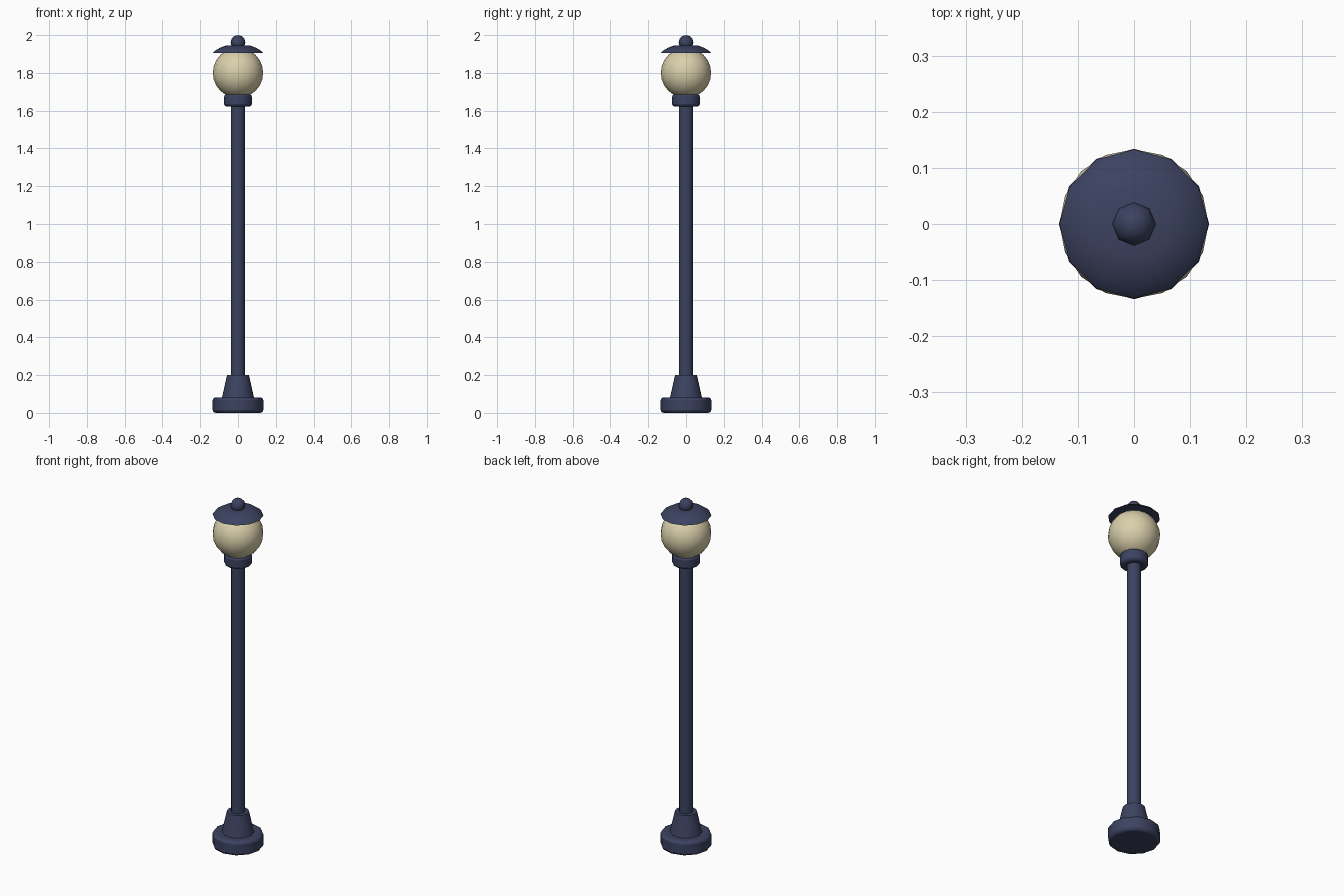
import bpy, math

if "Cube" in bpy.data.objects:
    bpy.data.objects.remove(bpy.data.objects["Cube"])

def material(name, rgb):
    m = bpy.data.materials.new(name)
    m.diffuse_color = (*rgb, 1)
    m.use_nodes = True
    m.node_tree.nodes["Principled BSDF"].inputs["Base Color"].default_value = m.diffuse_color
    return m

navy = material("navy_paint", (0.045, 0.055, 0.118))
cream = material("cream_glass", (0.70, 0.63, 0.41))

def finish(ob, name, mat, angle=50):
    ob.name = name
    ob.data.materials.append(mat)
    bpy.ops.object.shade_smooth_by_angle(angle=math.radians(angle))

def cone(name, r1, r2, z0, z1, sides=12, bevel=0):
    bpy.ops.mesh.primitive_cone_add(vertices=sides, radius1=r1, radius2=r2,
                                    depth=z1 - z0, location=(0, 0, (z0 + z1) / 2))
    ob = bpy.context.object
    if bevel:
        b = ob.modifiers.new("soft_rims", 'BEVEL')
        b.width, b.segments = bevel, 2
        b.limit_method, b.angle_limit = 'ANGLE', math.radians(50)
    finish(ob, name, navy)

def ball(name, r, z, segments, rings, mat):
    bpy.ops.mesh.primitive_uv_sphere_add(segments=segments, ring_count=rings,
                                         radius=r, location=(0, 0, z))
    finish(bpy.context.object, name, mat, 60)

def lathe(name, profile, sides, mat):
    # rings from bottom to top, closed by a flat face at each end
    verts = [(r * math.cos(2 * math.pi * i / sides), r * math.sin(2 * math.pi * i / sides), z)
             for r, z in profile for i in range(sides)]
    faces = [(k * sides + i, k * sides + (i + 1) % sides,
              (k + 1) * sides + (i + 1) % sides, (k + 1) * sides + i)
             for k in range(len(profile) - 1) for i in range(sides)]
    faces += [tuple(reversed(range(sides))),
              tuple(range((len(profile) - 1) * sides, len(profile) * sides))]
    me = bpy.data.meshes.new(name)
    me.from_pydata(verts, [], faces)
    ob = bpy.data.objects.new(name, me)
    bpy.context.collection.objects.link(ob)
    bpy.ops.object.select_all(action='DESELECT')
    ob.select_set(True)
    bpy.context.view_layer.objects.active = ob
    finish(ob, name, mat)

# Foot, tapered plinth, post and collar
cone("base", 0.134, 0.134, 0, 0.082, bevel=0.015)
cone("plinth", 0.086, 0.058, 0.075, 0.2)
cone("post", 0.037, 0.037, 0.15, 1.64)
cone("collar", 0.073, 0.073, 1.622, 1.687, bevel=0.012)

# Lamp globe, domed cap and finial
ball("globe", 0.133, 1.8, 16, 12, cream)
lathe("cap", [(0.133, 1.905), (0.127, 1.913), (0.098, 1.932), (0.066, 1.944)], 12, navy)
ball("finial", 0.039, 1.961, 8, 6, navy)
